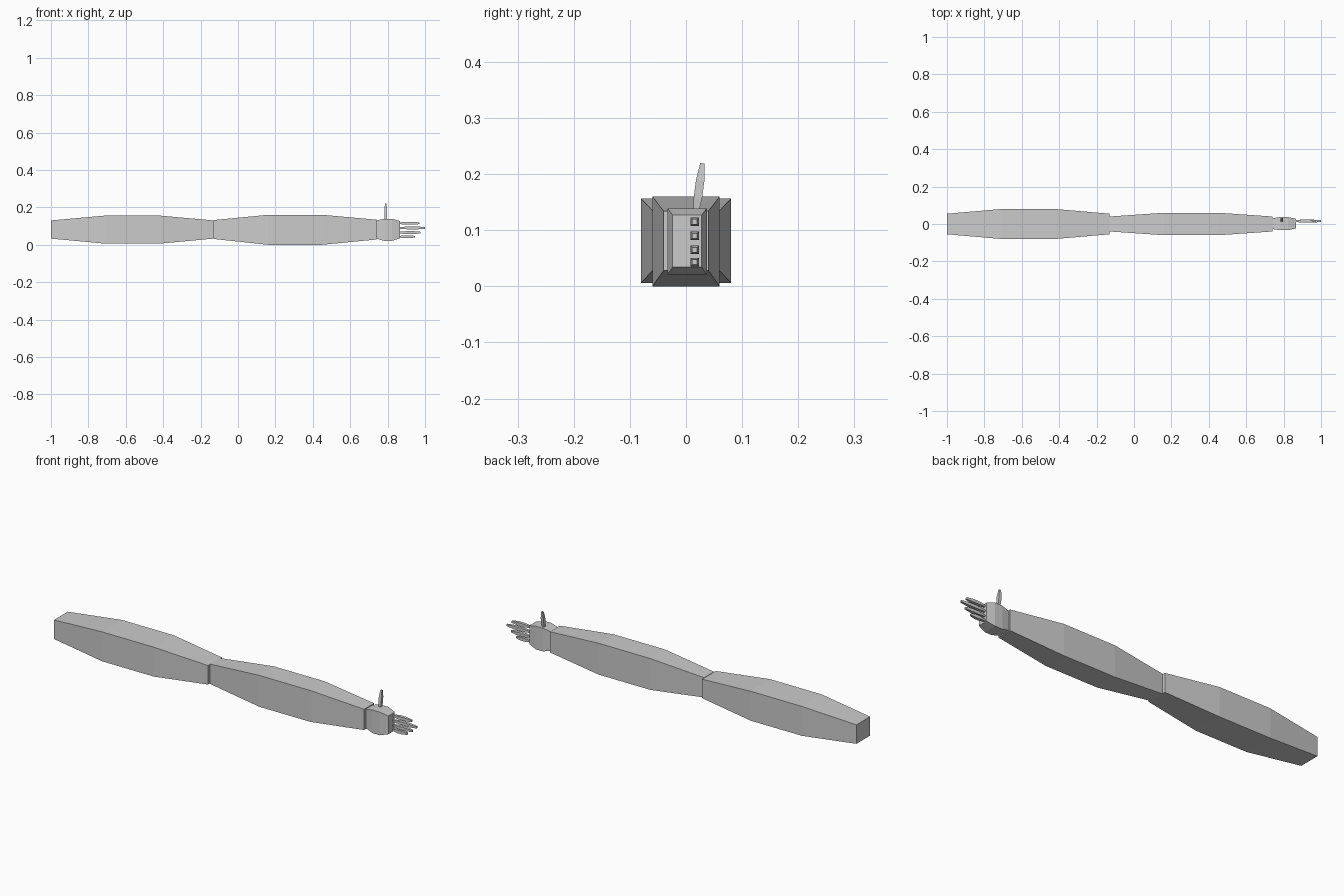
import bpy, bmesh
from mathutils import Matrix, Vector

if "Cube" in bpy.data.objects:
    bpy.data.objects.remove(bpy.data.objects["Cube"])

grey = bpy.data.materials.new("plain grey")
grey.diffuse_color = (0.6, 0.6, 0.6, 1)
grey.use_nodes = True
grey.node_tree.nodes["Principled BSDF"].inputs["Base Color"].default_value = grey.diffuse_color


def loft(name, sections, matrix=Matrix()):
    """Box loft along x; each section is (x, y_min, y_max, z_min, z_max)."""
    bm = bmesh.new()
    rings = [[bm.verts.new((x, y, z)) for y, z in
              ((y0, z0), (y1, z0), (y1, z1), (y0, z1))]
             for x, y0, y1, z0, z1 in sections]
    for a, b in zip(rings, rings[1:]):
        for i in range(4):
            j = (i + 1) % 4
            bm.faces.new((a[i], a[j], b[j], b[i]))
    bm.faces.new(rings[0])
    bm.faces.new(rings[-1])
    bmesh.ops.recalc_face_normals(bm, faces=bm.faces[:])
    bm.transform(matrix)
    mesh = bpy.data.meshes.new(name)
    bm.to_mesh(mesh)
    bm.free()
    mesh.materials.append(grey)
    obj = bpy.data.objects.new(name, mesh)
    bpy.context.collection.objects.link(obj)
    return obj


def digit(name, base, direction, length, wide, narrow):
    """Tapered four-sided digit, thickest along its middle third."""
    widths = (narrow, wide, wide, narrow)
    sections = [(length * i / 3, -w, w, -w, w) for i, w in enumerate(widths)]
    turn = Vector(direction).to_track_quat('X', 'Z').to_matrix().to_4x4()
    loft(name, sections, Matrix.Translation(base) @ turn)


# Arm segments, each swelling in the middle
loft("upper_arm", [(-1.0, -.055, .055, .033, .130), (-.71, -.08, .08, .006, .156),
                   (-.42, -.08, .08, .006, .156), (-.13, -.055, .055, .033, .130)])
loft("forearm", [(-.13, -.04, .04, .031, .132), (.16, -.06, .06, 0, .16),
                 (.45, -.06, .06, 0, .16), (.74, -.04, .04, .028, .134)])

# Palm
loft("hand", [(.74, -.027, .031, .033, .130), (.782, -.033, .037, .021, .139),
              (.823, -.033, .037, .021, .139), (.865, -.024, .028, .034, .127)])

# Four fingers, from top to bottom
for i, (z, tip) in enumerate(((.115, .97), (.09, 1.0), (.065, .975), (.043, .945))):
    digit(f"finger_{i + 1}", (.865, .0155, z), (1, 0, 0), tip - .865, .0078, .0045)

# Thumb, leaning slightly back
digit("thumb", (.79, .017, .125), (0, .13, 1), .095, .0075, .004)
